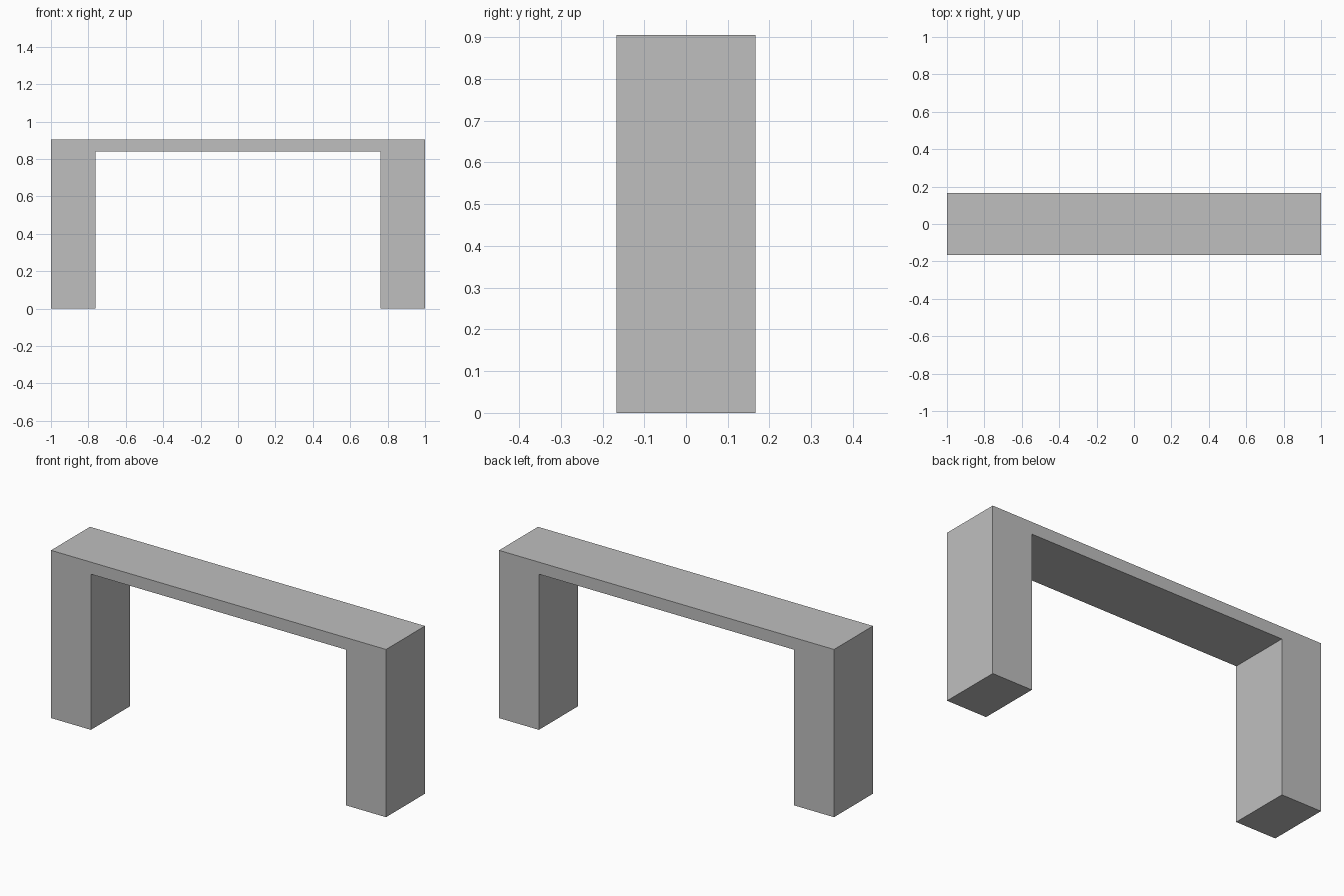
import bpy
import bmesh
from mathutils import Vector

cube = bpy.data.objects.get("Cube")
if cube:
    bpy.data.objects.remove(cube, do_unlink=True)

HALF_LENGTH, INNER, HALF_DEPTH = 1.0, 0.762, 0.166
HEIGHT, UNDERSIDE = 0.905, 0.84

# Plain grey material
grey = bpy.data.materials.new("light_grey")
grey.use_nodes = True
colour = (0.52, 0.52, 0.52, 1)
grey.diffuse_color = colour
grey.node_tree.nodes["Principled BSDF"].inputs["Base Color"].default_value = colour

# Half outline of the arch, mirrored across the centre
right_half = [(INNER, UNDERSIDE), (INNER, 0), (HALF_LENGTH, 0), (HALF_LENGTH, HEIGHT)]
outline = right_half + [(-x, z) for x, z in reversed(right_half)]

# Extrude the outline from front to back
bm = bmesh.new()
face = bm.faces.new([bm.verts.new((x, -HALF_DEPTH, z)) for x, z in outline])
extruded = bmesh.ops.extrude_face_region(bm, geom=[face], use_keep_orig=True)
back = [v for v in extruded["geom"] if isinstance(v, bmesh.types.BMVert)]
bmesh.ops.translate(bm, verts=back, vec=Vector((0, 2 * HALF_DEPTH, 0)))
bmesh.ops.recalc_face_normals(bm, faces=bm.faces)

mesh = bpy.data.meshes.new("bench_frame")
bm.to_mesh(mesh)
bm.free()
mesh.materials.append(grey)
bpy.context.collection.objects.link(bpy.data.objects.new("bench_frame", mesh))
